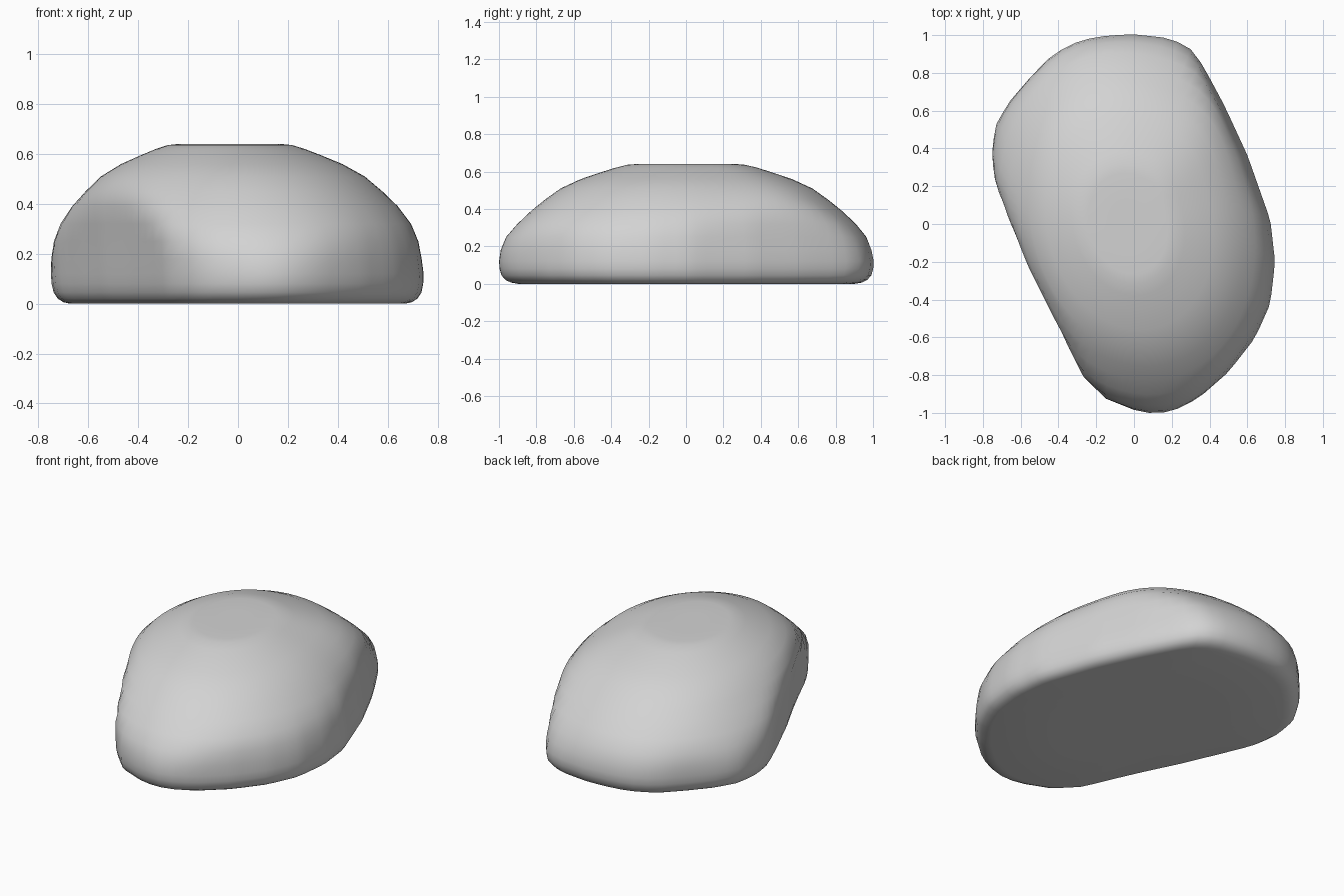
import bpy, bmesh, math
from mathutils import Vector

cube = bpy.data.objects.get("Cube")
if cube:
    bpy.data.objects.remove(cube)

# Plan outline of the boulder, counter-clockwise
OUTLINE = [Vector(p) for p in (
    (0.1, -1), (0.2, -0.99), (0.34, -0.92), (0.5, -0.78), (0.64, -0.6),
    (0.72, -0.42), (0.745, -0.2), (0.72, 0.02), (0.6, 0.36), (0.48, 0.62),
    (0.4, 0.77), (0.32, 0.91), (0.2, 0.98), (0, 1), (-0.13, 0.995), (-0.28, 0.97),
    (-0.42, 0.9), (-0.54, 0.78), (-0.66, 0.64), (-0.73, 0.52), (-0.75, 0.36),
    (-0.73, 0.22), (-0.64, 0), (-0.54, -0.23), (-0.43, -0.45), (-0.35, -0.62),
    (-0.27, -0.8), (-0.15, -0.92), (0, -0.98))]

# Foot profile up to the widest level: height, share of the outline
FOOT = [(0, 0.5), (0, 0.9), (0.006, 0.935), (0.02, 0.965), (0.045, 0.987),
        (0.08, 0.997), (0.12, 1)]
# Dome profile above it: height, share of the dome radius
WIDEST, FULL = 0.12, 1.07
DOME = [(0.18, 1.03), (0.25, 0.98), (0.32, 0.915), (0.39, 0.84), (0.45, 0.765),
        (0.51, 0.68), (0.56, 0.57), (0.595, 0.465), (0.62, 0.385), (0.636, 0.32),
        (0.64, 0.27), (0.64, 0.13)]
SEGMENTS = 80


def outline_radius(angle):
    ray = Vector((math.cos(angle), math.sin(angle)))
    best = 0
    for a, b in zip(OUTLINE, OUTLINE[1:] + OUTLINE[:1]):
        edge = b - a
        det = ray.cross(edge)
        if abs(det) > 1e-9 and -1e-6 <= a.cross(ray) / det <= 1 + 1e-6:
            best = max(best, a.cross(edge) / det)
    return best


def dome_radius(angle):
    # Slanted ellipse with a shoulder over the back left side
    turn = angle - math.radians(105)
    shoulder = (angle - math.radians(56)) / math.radians(25)
    return 1 / math.hypot(math.cos(turn), math.sin(turn) / 0.76) + 0.08 * math.exp(-shoulder ** 2)


def soft_min(a, b, k=0.06):
    h = max(k - abs(a - b), 0) / k
    return min(a, b) - h * h * k / 4


# Boulder: a dome whose two long sides are cut steep by the outline
bm = bmesh.new()
rings = []
levels = [(z, s, FULL) for z, s in FOOT] + [(z, 1, s) for z, s in DOME]
for z, foot, top in levels:
    ring = []
    shift = -0.08 * z * z
    for i in range(SEGMENTS):
        ang = math.tau * i / SEGMENTS
        lean = 0.06 + 0.11 * math.cos(ang - math.radians(25))
        rise = max(z - WIDEST, 0) if lean > 0 else z - 0.3
        wall = outline_radius(ang) * (1.004 - lean * rise)
        r = foot * soft_min(wall, dome_radius(ang) * top)
        ring.append(bm.verts.new((r * math.cos(ang) + shift, r * math.sin(ang), z)))
    rings.append(ring)
for low, high in zip(rings, rings[1:]):
    for i in range(SEGMENTS):
        j = (i + 1) % SEGMENTS
        bm.faces.new((low[i], low[j], high[j], high[i]))
bm.faces.new(rings[0][::-1])
bm.faces.new(rings[-1])
mesh = bpy.data.meshes.new("boulder")
bm.to_mesh(mesh)
bm.free()
boulder = bpy.data.objects.new("boulder", mesh)
bpy.context.collection.objects.link(boulder)

# Plain stone grey
stone = bpy.data.materials.new("stone_grey")
stone.use_nodes = True
colour = (0.65, 0.65, 0.65, 1)
stone.diffuse_color = colour
stone.node_tree.nodes["Principled BSDF"].inputs["Base Color"].default_value = colour
mesh.materials.append(stone)

# Smooth shading
bpy.context.view_layer.objects.active = boulder
boulder.select_set(True)
bpy.ops.object.shade_smooth_by_angle(angle=math.radians(50))
